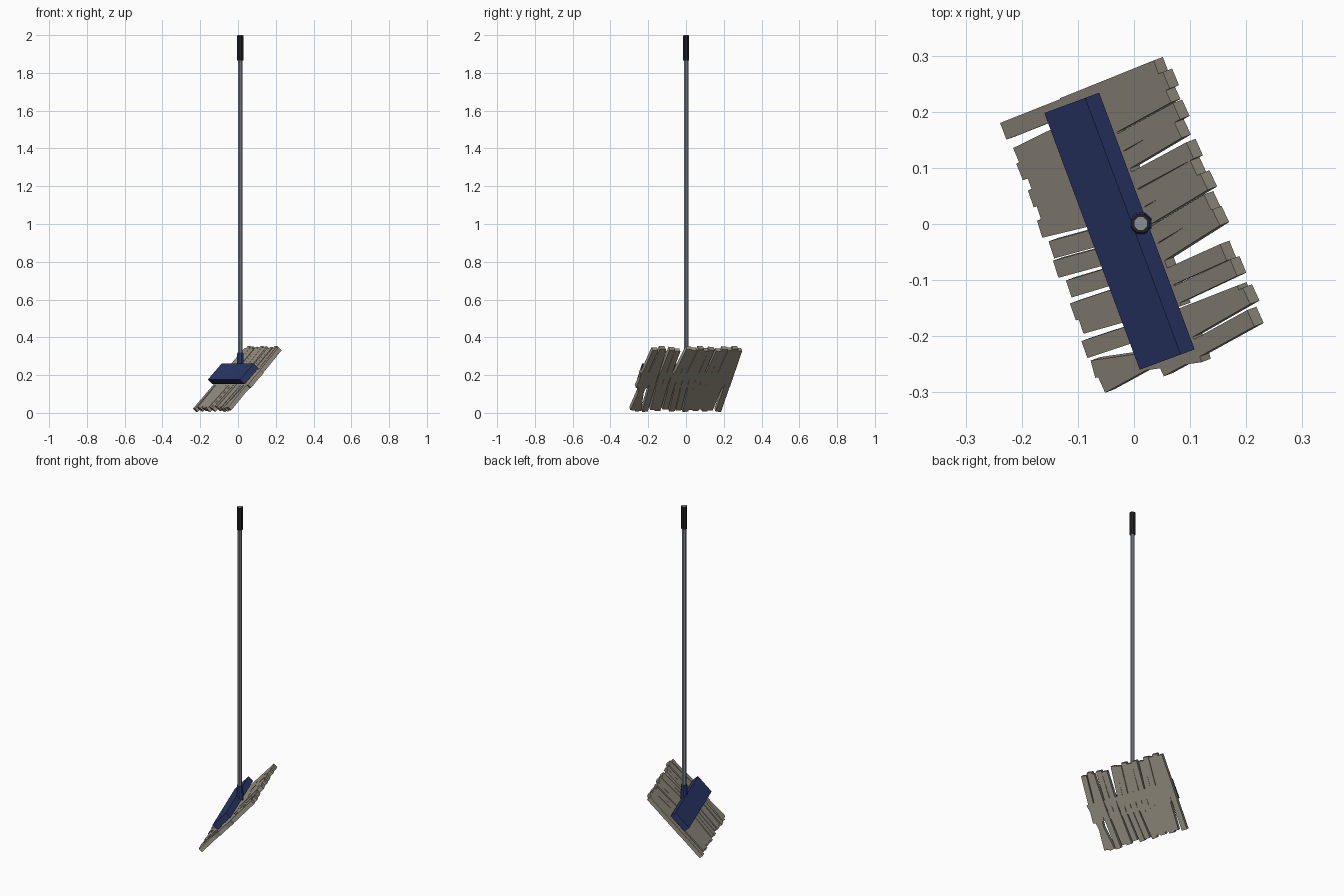
import bpy, bmesh
from math import radians, sin, cos
from mathutils import Vector, Matrix

if "Cube" in bpy.data.objects:
    bpy.data.objects.remove(bpy.data.objects["Cube"])


def material(name, rgb):
    m = bpy.data.materials.new(name)
    m.diffuse_color = (*rgb, 1)
    m.use_nodes = True
    m.node_tree.nodes["Principled BSDF"].inputs["Base Color"].default_value = m.diffuse_color
    return m


BLUE = material("blue_plastic", (0.025, 0.042, 0.15))
CLOTH = material("mop_cloth", (0.33, 0.30, 0.24))
STEEL = material("steel", (0.26, 0.28, 0.31))
RUBBER = material("black_rubber", (0.015, 0.015, 0.017))


def finish(name, bm, mat):
    bmesh.ops.recalc_face_normals(bm, faces=bm.faces)
    me = bpy.data.meshes.new(name)
    bm.to_mesh(me)
    bm.free()
    me.materials.append(mat)
    ob = bpy.data.objects.new(name, me)
    bpy.context.collection.objects.link(ob)
    return ob


def box(bm, size, matrix):
    bmesh.ops.create_cube(bm, size=1, matrix=matrix @ Matrix.Diagonal((*size, 1)))


def rod(name, r1, r2, z0, z1, mat):
    bm = bmesh.new()
    bmesh.ops.create_cone(bm, cap_ends=True, segments=8, radius1=r1, radius2=r2, depth=z1 - z0,
                          matrix=Matrix.Translation((0.012, 0.001, (z0 + z1) / 2))
                          @ Matrix.Rotation(radians(22.5), 4, 'Z'))
    return finish(name, bm, mat)


# Tilted head frame: local x = long axis, y = up the slope, z = normal
yaw, tilt = radians(20.4), radians(47.5)
u = Vector((sin(yaw), -cos(yaw), 0))
v = Vector((cos(yaw), sin(yaw), 0))
w = v * cos(tilt) + Vector((0, 0, sin(tilt)))
n = u.cross(w)
head = Matrix((u, w, n)).transposed().to_4x4()
head.translation = (0, 0, 0.18)

# Head plate
bm = bmesh.new()
box(bm, (0.488, 0.115, 0.036), head @ Matrix.Translation((0.003, 0, 0.039)))
finish("head_plate", bm, BLUE)

# Cloth strips: each half runs from under the plate to a splayed tip
LOW = [-.236, -.186, -.158, -.133, -.106, -.078, -.05, -.008, .027, .068, .109, .136, .179, .248, .217]
HIGH = [-.245, -.22, -.196, -.162, -.13, -.088, -.055, -.027, .010, .04, .103, .135, .183, .19, .23]
REACH = [.225, .212, .219, .208, .222, .215]
bm = bmesh.new()
for side, tips in ((-1, LOW), (1, HIGH)):
    for i, tip in enumerate(tips):
        start = Vector((-0.24 + 0.0355 * i, -side * 0.055, 0))
        end = Vector((tip, side * REACH[(i * 5 + (side > 0)) % 6], 0))
        d = end - start
        rot = Matrix.Rotation(d.to_2d().angle_signed(Vector((0, 1))), 4, 'Z')
        box(bm, (0.032, d.length, 0.024), head @ Matrix.Translation((start + end) / 2) @ rot)
finish("cloth_strips", bm, CLOTH)

# Handle
rod("handle_socket", 0.021, 0.017, 0.235, 0.32, BLUE)
rod("pole", 0.0125, 0.0125, 0.25, 2.0, STEEL)
rod("grip", 0.0175, 0.0175, 1.865, 1.999, RUBBER)
